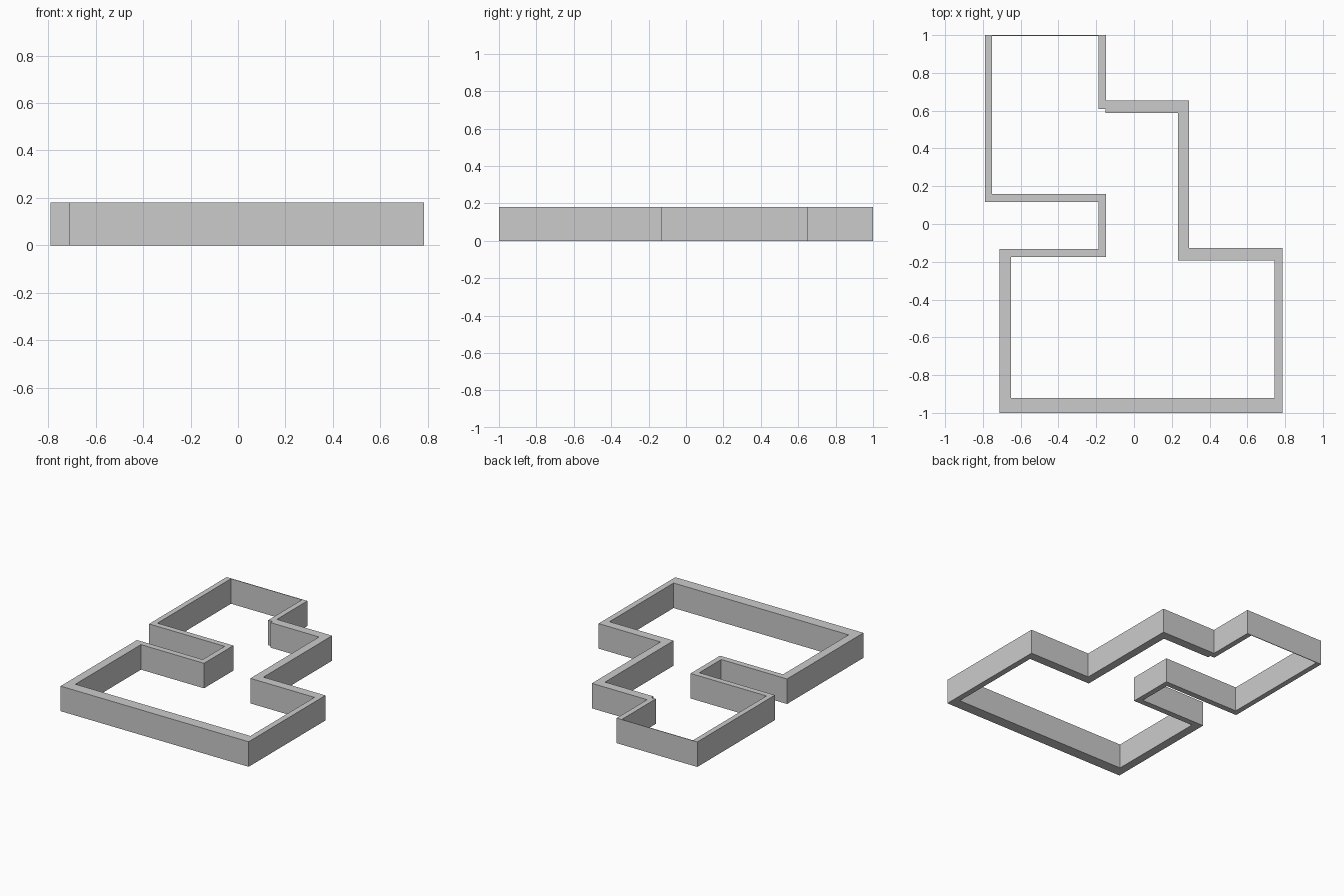
import bpy

if "Cube" in bpy.data.objects:
    bpy.data.objects.remove(bpy.data.objects["Cube"])

HEIGHT = 0.18

# Outer and inner outlines of the walls, as seen from the top
outer = [(-0.79, 1), (-0.148, 1), (-0.148, 0.653), (0.292, 0.653),
         (0.292, -0.127), (0.785, -0.127), (0.785, -1), (-0.712, -1),
         (-0.712, -0.132), (-0.188, -0.132), (-0.188, 0.117), (-0.79, 0.117)]
inner = [(-0.752, 0.995), (-0.187, 0.995), (-0.187, 0.61), (-0.152, 0.61),
         (-0.152, 0.588), (0.233, 0.588), (0.233, -0.192), (0.743, -0.192),
         (0.743, -0.92), (-0.65, -0.92), (-0.65, -0.175), (-0.148, -0.175),
         (-0.148, 0.159), (-0.752, 0.159)]


def add_outline(curve, points):
    spline = curve.splines.new('POLY')
    spline.points.add(len(points) - 1)
    for p, (x, y) in zip(spline.points, points):
        p.co = (x, y, 0, 1)
    spline.use_cyclic_u = True


# Perimeter wall: filled between the two outlines and extruded upward
curve = bpy.data.curves.new("perimeter_wall", 'CURVE')
curve.dimensions = '2D'
curve.fill_mode = 'BOTH'
curve.extrude = HEIGHT / 2
add_outline(curve, outer)
add_outline(curve, inner)
wall = bpy.data.objects.new("perimeter_wall", curve)
wall.location.z = HEIGHT / 2
bpy.context.collection.objects.link(wall)

# Turn into a clean flat-shaded mesh
bpy.context.view_layer.objects.active = wall
wall.select_set(True)
bpy.ops.object.convert(target='MESH')
bpy.ops.object.mode_set(mode='EDIT')
bpy.ops.mesh.select_all(action='SELECT')
bpy.ops.mesh.remove_doubles(threshold=0.0005)
bpy.ops.mesh.normals_make_consistent(inside=False)
bpy.ops.object.mode_set(mode='OBJECT')
bpy.ops.object.shade_flat()
